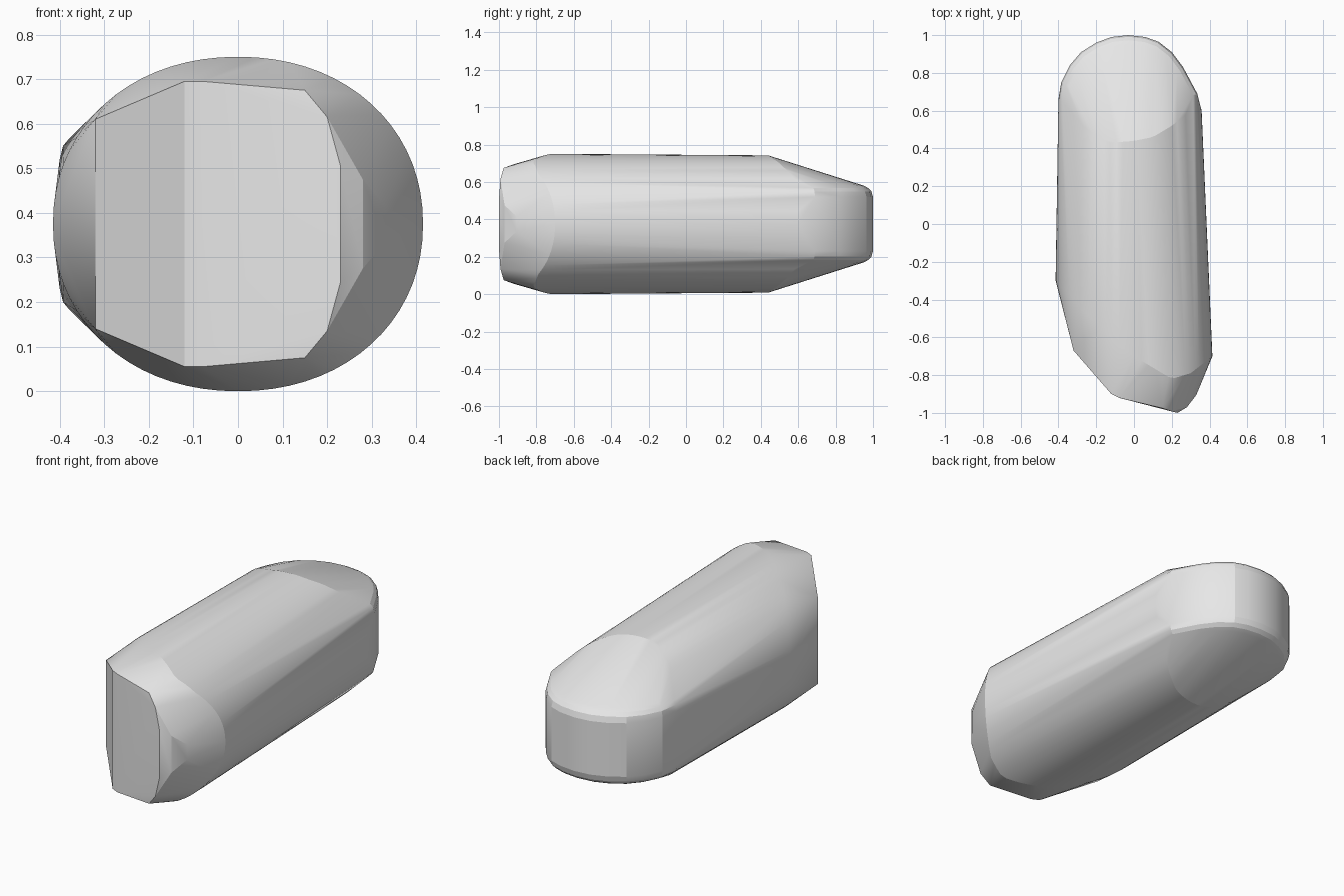
import bpy, bmesh
from math import cos, sin, pi, radians, copysign

if "Cube" in bpy.data.objects:
    bpy.data.objects.remove(bpy.data.objects["Cube"], do_unlink=True)

MID = 0.375  # height of the horizontal symmetry plane


def along(table, x):
    """Piecewise linear lookup of y for a given x."""
    for (x0, y0), (x1, y1) in zip(table, table[1:]):
        if x <= x1:
            t = max(0, (x - x0) / (x1 - x0))
            return y0 + t * (y1 - y0)
    return table[-1][1]


def oval(center, half_width, half_height, end_line, steps=72):
    """Oval ring whose end follows a line seen from above."""
    ring = []
    for i in range(steps):
        a = 2 * pi * i / steps
        c, s = cos(a), sin(a)
        x = center + half_width * copysign(abs(c) ** 0.95, c)
        z = MID + half_height * copysign(abs(s) ** 0.95, s)
        ring.append((x, along(end_line, x), z))
    return ring


# Body: a tapered oval tube cut by slanting ends
front_line = [(-0.415, -0.3), (-0.24, -0.49), (-0.1, -0.62), (0, -0.7),
              (0.2, -0.82), (0.3, -0.79), (0.415, -0.7)]
back_line = [(-0.4, 0.66), (-0.25, 0.5), (-0.13, 0.43), (0, 0.44),
             (0.1, 0.46), (0.2, 0.52), (0.3, 0.6), (0.358, 0.6)]
points = oval(0, 0.415, 0.375, front_line) + oval(-0.021, 0.379, 0.367, back_line)

# Nose: faceted front, given as x, y and half height
nose = [(-0.32, -0.67, 0.235), (-0.12, -0.9, 0.32), (-0.08, -0.92, 0.32),
        (0.15, -0.975, 0.3), (0.2, -0.992, 0.24), (0.23, -1, 0.13),
        (0.28, -0.97, 0.1), (0.33, -0.905, 0.04)]
points += [(x, y, MID + side * h) for x, y, h in nose for side in (-1, 1)]

# Tail: rounded slab with softened rims
tail = [(-0.4, 0.65), (-0.385, 0.75), (-0.34, 0.84), (-0.28, 0.91),
        (-0.2, 0.96), (-0.12, 0.99), (-0.03, 1), (0.06, 0.99),
        (0.13, 0.965), (0.2, 0.91), (0.26, 0.83), (0.335, 0.69)]
for scale, h in ((1, 0.145), (0.98, 0.175), (0.94, 0.193), (0.89, 0.205)):
    for x, y in tail:
        px = -0.03 + (x + 0.03) * scale
        py = 0.55 + (y - 0.55) * scale
        points += [(px, py, MID + h), (px, py, MID - h)]

# Wrap everything in one convex skin
bm = bmesh.new()
for p in points:
    bm.verts.new(p)
bmesh.ops.convex_hull(bm, input=bm.verts[:])
loose = [v for v in bm.verts if not v.link_faces]
bmesh.ops.delete(bm, geom=loose, context='VERTS')
bmesh.ops.dissolve_limit(bm, angle_limit=radians(0.5),
                         verts=bm.verts[:], edges=bm.edges[:])
bmesh.ops.recalc_face_normals(bm, faces=bm.faces[:])
mesh = bpy.data.meshes.new("rounded_body")
bm.to_mesh(mesh)
bm.free()

body = bpy.data.objects.new("rounded_body", mesh)
bpy.context.collection.objects.link(body)

grey = bpy.data.materials.new("light_grey")
grey.use_nodes = True
colour = (0.8, 0.8, 0.8, 1)
grey.diffuse_color = colour
grey.node_tree.nodes["Principled BSDF"].inputs["Base Color"].default_value = colour
mesh.materials.append(grey)

bpy.ops.object.select_all(action='DESELECT')
body.select_set(True)
bpy.context.view_layer.objects.active = body
bpy.ops.object.shade_smooth_by_angle(angle=radians(16))
